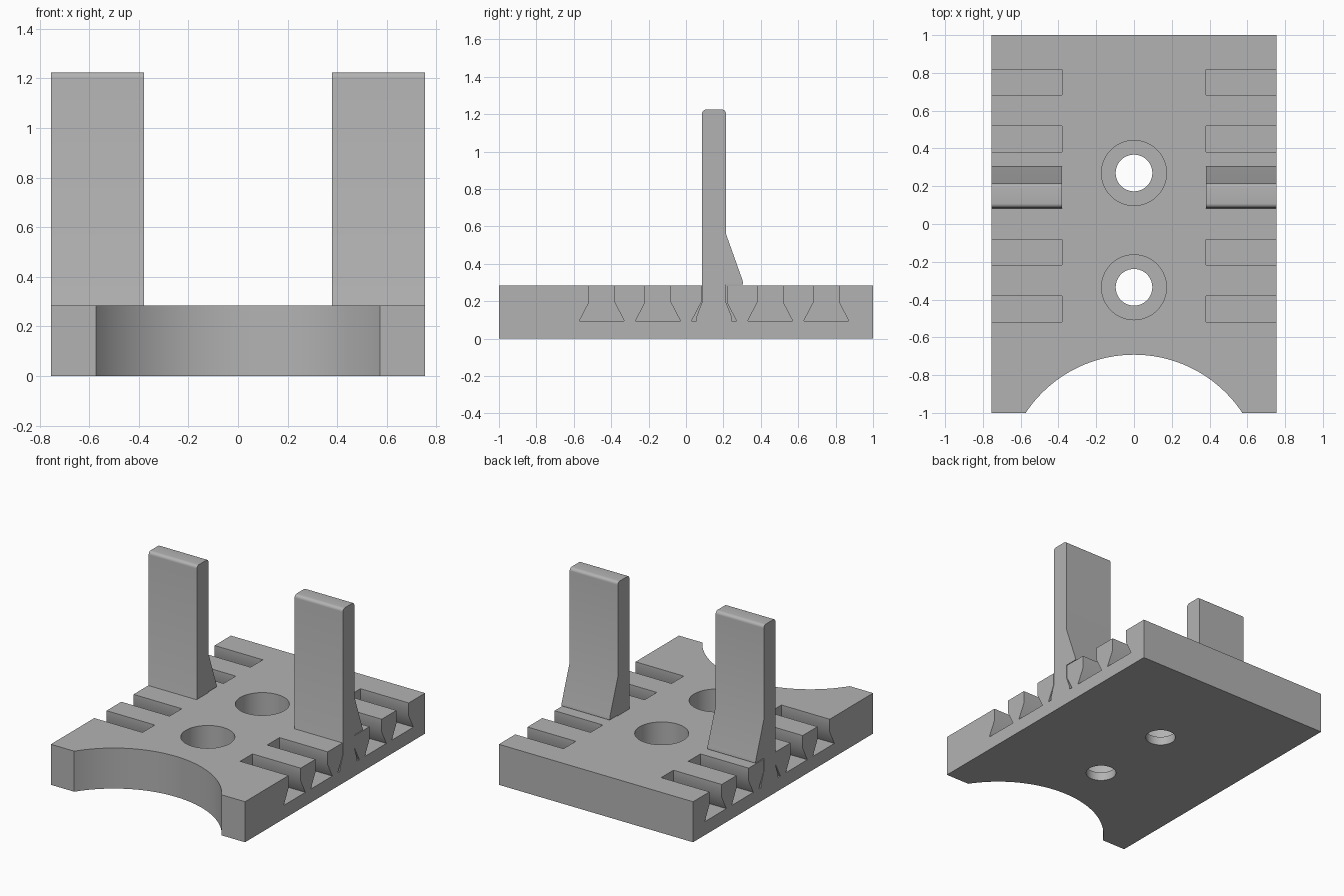
import bpy
import bmesh
import math

cube = bpy.data.objects.get("Cube")
if cube:
    bpy.data.objects.remove(cube, do_unlink=True)

W, TOP, FLOOR = 0.755, 0.285, 0.095   # half width, plate top, slot floor
INNER = 0.38                          # inner end of slots and posts

grey = bpy.data.materials.new("plain grey")
grey.use_nodes = True
colour = (0.45, 0.45, 0.45, 1)
grey.diffuse_color = colour
grey.node_tree.nodes["Principled BSDF"].inputs["Base Color"].default_value = colour


def finish(name, bm):
    bmesh.ops.recalc_face_normals(bm, faces=bm.faces)
    mesh = bpy.data.meshes.new(name)
    bm.to_mesh(mesh)
    bm.free()
    obj = bpy.data.objects.new(name, mesh)
    bpy.context.collection.objects.link(obj)
    mesh.materials.append(grey)
    return obj


def extrude_profile(name, points, x0, x1):
    """Prism from a (y, z) outline running from x0 to x1."""
    bm = bmesh.new()
    face = bm.faces.new([bm.verts.new((x0, y, z)) for y, z in points])
    res = bmesh.ops.extrude_face_region(bm, geom=[face])
    verts = [v for v in res["geom"] if isinstance(v, bmesh.types.BMVert)]
    bmesh.ops.translate(bm, verts=verts, vec=(x1 - x0, 0, 0))
    return finish(name, bm)


def cylinder(name, y, radius, z0, z1, segments=64):
    bm = bmesh.new()
    bmesh.ops.create_cone(bm, cap_ends=True, segments=segments, radius1=radius,
                          radius2=radius, depth=z1 - z0)
    bmesh.ops.translate(bm, verts=bm.verts, vec=(0, y, (z0 + z1) / 2))
    return finish(name, bm)


def smooth(obj, angle=30):
    bpy.ops.object.select_all(action="DESELECT")
    obj.select_set(True)
    bpy.context.view_layer.objects.active = obj
    bpy.ops.object.shade_smooth_by_angle(angle=math.radians(angle))


# Base plate
base = extrude_profile("base_plate", [(-1, 0), (1, 0), (1, TOP), (-1, TOP)], -W, W)

# Cutters: front arc, counterbored holes, dovetail slots
cutters = [cylinder("arc_cutter", -1.38, 0.688, -0.1, 0.5, 128)]
for y in (0.27, -0.335):
    cutters.append(cylinder("bolt_hole_cutter", y, 0.097, -0.1, 0.2))
    cutters.append(cylinder("counterbore_cutter", y, 0.172, 0.06, 0.5))
for i in range(5):
    c = -0.45 + 0.3 * i
    half = [(0.068, 0.4), (0.068, 0.195), (0.12, FLOOR)]
    outline = [(c + y, z) for y, z in half] + [(c - y, z) for y, z in reversed(half)]
    for side in (-1, 1):
        cutters.append(extrude_profile("slot_cutter", outline, side * INNER, side * 0.9))

for cutter in cutters:
    cutter.hide_render = True
    mod = base.modifiers.new("cut", "BOOLEAN")
    mod.operation = "DIFFERENCE"
    mod.solver = "EXACT"
    mod.object = cutter
bpy.context.view_layer.update()
cut_mesh = bpy.data.meshes.new_from_object(
    base.evaluated_get(bpy.context.evaluated_depsgraph_get()))
base.modifiers.clear()
base.data = cut_mesh
for cutter in cutters:
    bpy.data.objects.remove(cutter, do_unlink=True)
smooth(base)

# Upright posts: rounded top, sloping brace behind, foot seated in the middle slot
front, back, peak, r = 0.086, 0.214, 1.225, 0.022
post = []
for cy, start in ((back - r, 0), (front + r, 90)):
    for k in range(7):
        a = math.radians(start + 15 * k)
        post.append((cy + r * math.cos(a), peak - r + r * math.sin(a)))
post += [(front, 0.195), (0.056, 0.118), (0.056, FLOOR), (0.244, FLOOR),
         (0.244, 0.118), (back, 0.195), (back, 0.29), (0.305, 0.29),
         (0.303, 0.31), (back, 0.56)]
for side, label in ((1, "left"), (-1, "right")):
    smooth(extrude_profile(label + "_post", post, side * INNER, side * W))
